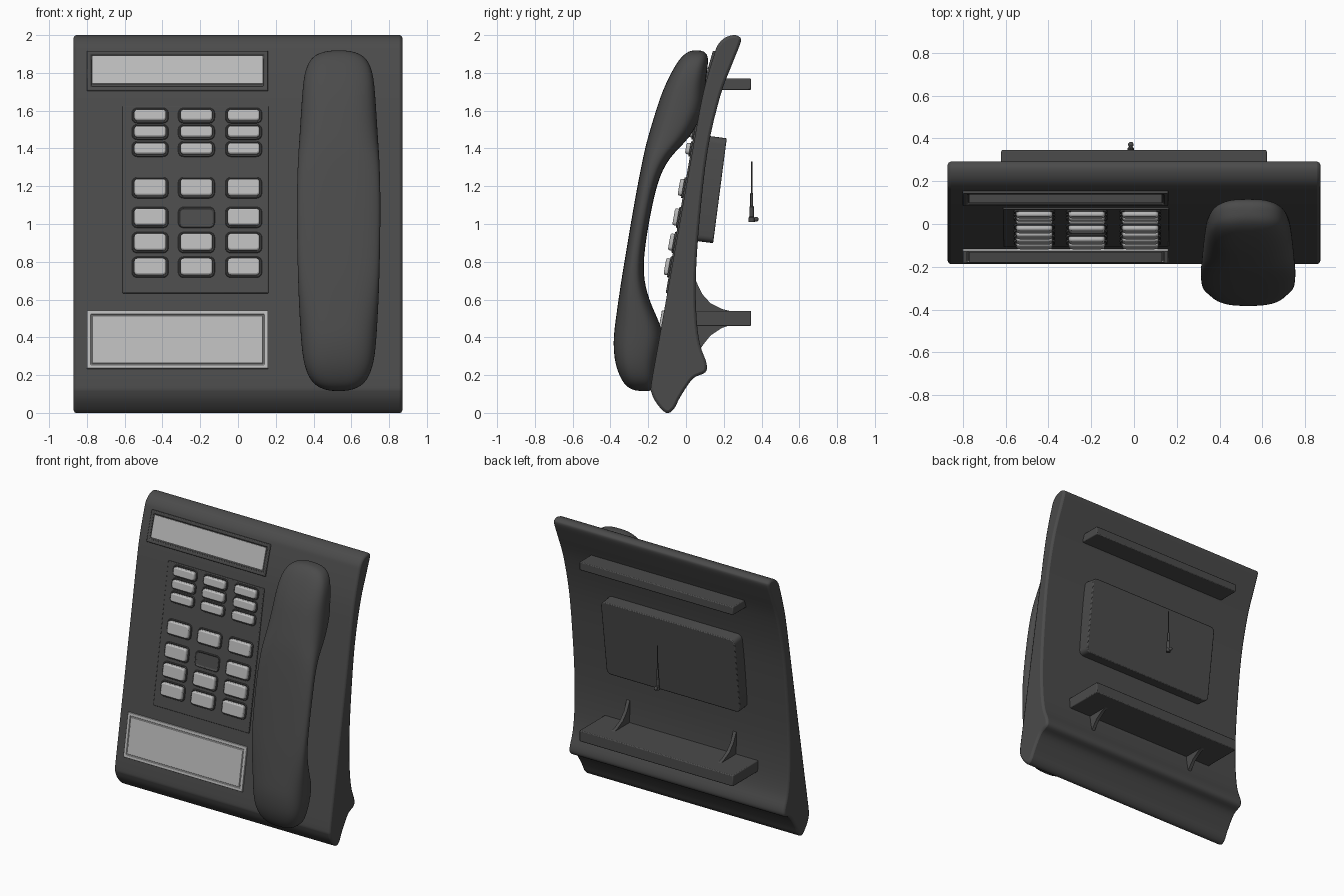
import bpy, bmesh, math
from mathutils import Vector

if "Cube" in bpy.data.objects:
    bpy.data.objects.remove(bpy.data.objects["Cube"])


def mat(name, v):
    m = bpy.data.materials.new(name)
    m.diffuse_color = (v, v, v, 1)
    m.use_nodes = True
    m.node_tree.nodes["Principled BSDF"].inputs["Base Color"].default_value = m.diffuse_color
    return m


DARK, LIGHT = mat("dark_plastic", 0.07), mat("light_plastic", 0.5)


def finish(name, bm, material=DARK, bevel=0, segs=2):
    bmesh.ops.recalc_face_normals(bm, faces=bm.faces)
    me = bpy.data.meshes.new(name)
    bm.to_mesh(me)
    bm.free()
    me.materials.append(material)
    ob = bpy.data.objects.new(name, me)
    bpy.context.collection.objects.link(ob)
    if bevel:
        b = ob.modifiers.new("bevel", 'BEVEL')
        b.width, b.segments = bevel, segs
        b.limit_method, b.angle_limit = 'ANGLE', math.radians(60)
    return ob


def spline(pts, n=4):
    """Closed Catmull-Rom curve through the points."""
    P, out = [Vector(p) for p in pts], []
    for i in range(len(P)):
        a, b, c, d = (P[(i + k) % len(P)] for k in (-1, 0, 1, 2))
        for j in range(n):
            t = j / n
            out.append(0.5 * (2 * b + (c - a) * t + (2 * a - 5 * b + 4 * c - d) * t * t
                              + (3 * b - a - 3 * c + d) * t ** 3))
    return out


def prism(name, yz, x0, x1, bevel=0):
    """Side profile extruded along x."""
    bm = bmesh.new()
    f = bm.faces.new([bm.verts.new((x0, y, z)) for y, z in yz])
    new = bmesh.ops.extrude_face_region(bm, geom=[f])["geom"]
    bmesh.ops.translate(bm, vec=(x1 - x0, 0, 0),
                        verts=[v for v in new if isinstance(v, bmesh.types.BMVert)])
    return finish(name, bm, bevel=bevel)


def tile(name, cx, y, cz, w, h, front, back, slope, radius=0, insets=(),
         material=DARK, bevel=0.005):
    """Rounded slab lying on a leaning surface; front/back are depths from it."""
    bm = bmesh.new()
    bmesh.ops.create_cube(bm, size=1)
    for v in bm.verts:
        v.co = (v.co.x * w, -front if v.co.y < 0 else back, v.co.z * h)
    if radius:
        edges = [e for e in bm.edges if abs(e.verts[0].co.y - e.verts[1].co.y) > 1e-4]
        bmesh.ops.bevel(bm, geom=edges, offset=radius, segments=4, profile=0.5, affect='EDGES')
    bm.normal_update()
    face = min(bm.faces, key=lambda f: f.normal.y)
    for thick, depth in insets:
        bmesh.ops.inset_region(bm, faces=[face], thickness=thick, depth=depth)
    ob = finish(name, bm, material, bevel)
    ob.location = (cx, y, cz)
    ob.rotation_euler.x = -math.atan(slope)
    return ob


S = 0.177


def surf(z):
    return -0.10 + S * (z - 0.63)


# Body shell: swept side profile
front = [(surf(z), z) for z in (0.16, 0.4, 0.7, 1.0, 1.3, 1.6)]
top = [(0.105, 1.75), (0.15, 1.9), (0.17, 1.95), (0.205, 1.985), (0.25, 2.0),
       (0.28, 1.992), (0.29, 1.965)]
back = [(0.25, 1.86), (0.182, 1.68), (0.115, 1.39), (0.072, 1.02), (0.052, 0.72),
        (0.056, 0.5), (0.075, 0.36), (0.108, 0.265), (0.102, 0.215), (0.035, 0.18),
        (-0.03, 0.085), (-0.065, 0.02), (-0.105, 0.0), (-0.155, 0.05), (-0.182, 0.105)]
prism("body", spline(front + top + back), -0.87, 0.87, bevel=0.018)

# Display at the top
tile("display_bezel", -0.32, 0.12, 1.81, 0.96, 0.22, 0.008, 0.03, 0.29,
     insets=[(0.028, 0), (0.006, -0.012)])
tile("display_screen", -0.32, 0.12, 1.815, 0.90, 0.152, 0.002, 0.02, 0.29,
     material=LIGHT, bevel=0)

# Label card at the bottom, with a groove around it
tile("label_card", -0.32, surf(0.387), 0.387, 0.96, 0.312, 0.012, 0.03, S,
     insets=[(0.028, 0), (0.004, -0.008), (0.006, 0.0), (0.004, 0.008)], material=LIGHT)

# Keypad plate
tile("keypad_plate", -0.225, surf(1.128), 1.128, 0.775, 1.005, 0.008, 0.03, S)

# Keys, each in a rounded socket; one socket stays empty
rows = [(1.572, 0.06), (1.485, 0.06), (1.395, 0.06),
        (1.19, 0.09), (1.033, 0.09), (0.90, 0.09), (0.77, 0.09)]
for r, (z, h) in enumerate(rows):
    for c, x in enumerate((-0.465, -0.22, 0.03)):
        tile(f"key_socket_{r}_{c}", x, surf(z), z, 0.194, h + 0.022, 0.016, 0.02, S,
             radius=0.028, insets=[(0.008, 0), (0.003, -0.008)], bevel=0.004)
        if (r, c) != (4, 1):
            tile(f"key_{r}_{c}", x, surf(z), z, 0.17, h, 0.037, 0.01, S,
                 radius=0.018, material=LIGHT, bevel=0.009)

# Rear mounting plate
tile("rear_plate", 0, 0.15, 1.18, 1.08, 0.56, 0.07, 0.03, 0.13, radius=0.035, bevel=0.006)

# Rear ledges
prism("upper_ledge", [(0.17, 1.71), (0.345, 1.71), (0.345, 1.77), (0.17, 1.77)],
      -0.62, 0.62, 0.006)
prism("lower_ledge", [(0.02, 0.46), (0.345, 0.46), (0.345, 0.54), (0.02, 0.54)],
      -0.62, 0.62, 0.006)

# Curved gussets above and below the lower ledge
gusset = [(0.03, 0.72), (0.052, 0.70), (0.085, 0.63), (0.13, 0.58), (0.19, 0.55), (0.25, 0.535),
          (0.25, 0.47), (0.19, 0.45), (0.13, 0.41), (0.09, 0.36), (0.07, 0.33), (0.03, 0.33)]
for side, x in (("left", -0.43), ("right", 0.43)):
    prism("gusset_" + side, gusset, x - 0.012, x + 0.012)

# Handset: stacked superellipse rings (z, half width, front y, back y)
rings = [(0.115, .04, -.26, -.18), (0.13, .10, -.305, -.17), (0.17, .153, -.342, -.16),
         (0.26, .187, -.378, -.15), (0.37, .199, -.386, -.12), (0.45, .204, -.379, -.125),
         (0.57, .211, -.362, -.185), (0.70, .216, -.343, -.226), (0.85, .22, -.318, -.224),
         (1.1, .223, -.276, -.18), (1.26, .22, -.246, -.14), (1.37, .215, -.224, -.075),
         (1.45, .209, -.205, .02), (1.6, .2, -.16, .10), (1.7, .193, -.127, .10),
         (1.8, .183, -.08, .11), (1.87, .155, -.038, .12), (1.905, .11, -.002, .11),
         (1.92, .04, .03, .08)]
bm, N, loops = bmesh.new(), 28, []
for z, hw, yf, yb in rings:
    loop = []
    for i in range(N):
        a = 2 * math.pi * i / N
        c, s = math.cos(a), math.sin(a)
        sx = math.copysign(abs(c) ** 0.72, c)
        sy = math.copysign(abs(s) ** 0.72, s)
        loop.append(bm.verts.new((0.533 + hw * sx, (yf + yb) / 2 + (yb - yf) / 2 * sy, z)))
    loops.append(loop)
for a, b in zip(loops, loops[1:]):
    for i in range(N):
        bm.faces.new((a[i], a[(i + 1) % N], b[(i + 1) % N], b[i]))
bm.faces.new(loops[0][::-1])
bm.faces.new(loops[-1])
handset = finish("handset", bm)
handset.modifiers.new("subsurf", 'SUBSURF').levels = 2
handset.modifiers["subsurf"].render_levels = 2

# Thin rear plug: stepped turned profile plus a small knob
bm, prev, n = bmesh.new(), None, 12
for r, z in [(0.016, 1.01), (0.016, 1.035), (0.012, 1.04), (0.012, 1.09), (0.008, 1.095),
             (0.008, 1.16), (0.004, 1.165), (0.003, 1.33)]:
    ring = [bm.verts.new((-0.015 + r * math.cos(2 * math.pi * i / n),
                          0.348 + r * math.sin(2 * math.pi * i / n), z)) for i in range(n)]
    if prev:
        for i in range(n):
            bm.faces.new((prev[i], prev[(i + 1) % n], ring[(i + 1) % n], ring[i]))
    else:
        bm.faces.new(ring[::-1])
    prev = ring
bm.faces.new(prev)
finish("rear_plug", bm)
bm = bmesh.new()
bmesh.ops.create_uvsphere(bm, u_segments=12, v_segments=8, radius=0.013)
finish("plug_knob", bm).location = (-0.015, 0.371, 1.025)

# Shading
bpy.ops.object.select_all(action='DESELECT')
for ob in bpy.data.objects:
    if ob is not handset:
        ob.select_set(True)
        bpy.context.view_layer.objects.active = ob
bpy.ops.object.shade_smooth_by_angle(angle=math.radians(35))
for p in handset.data.polygons:
    p.use_smooth = True
